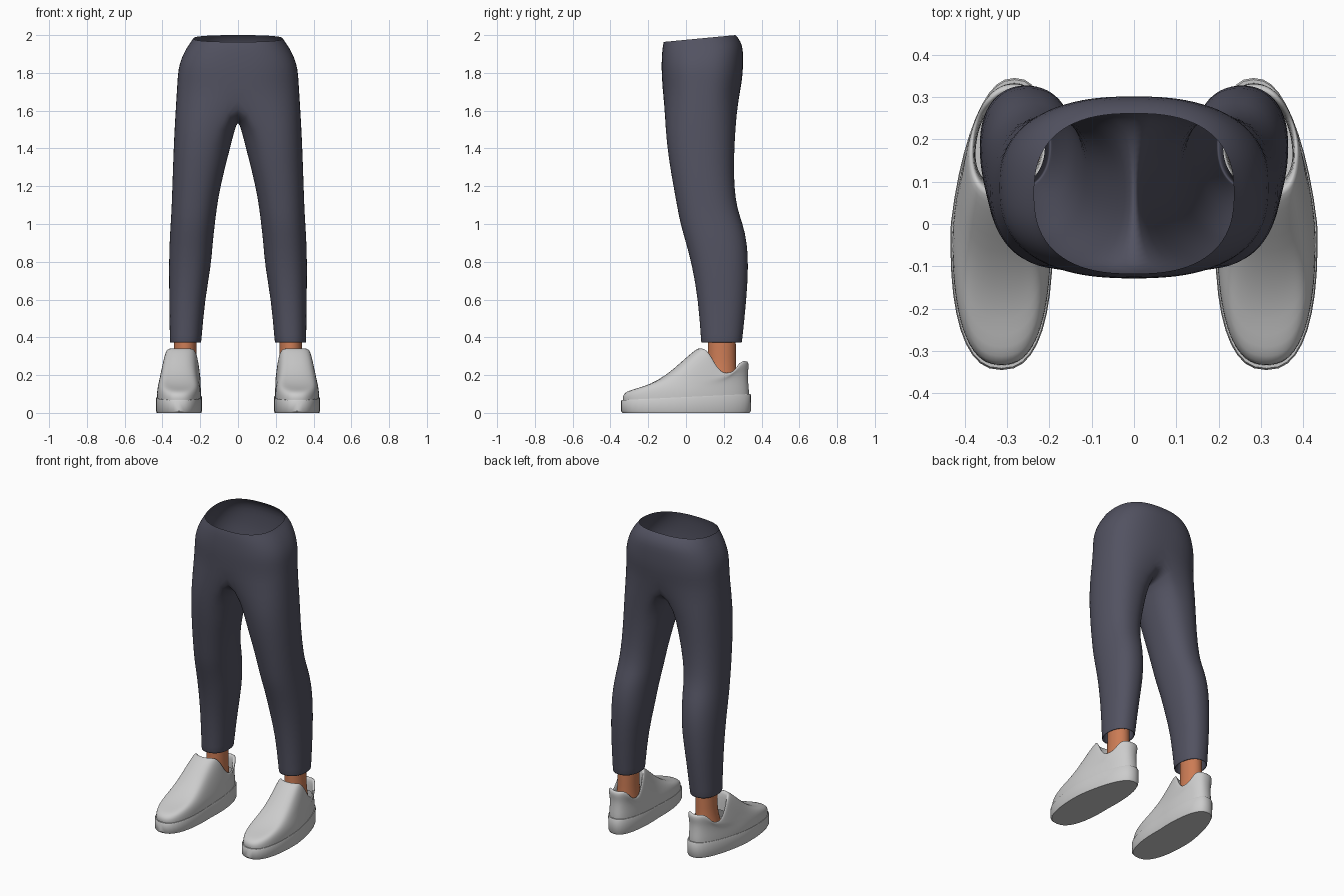
import bpy, bmesh
from math import sin, cos, pi, copysign

if "Cube" in bpy.data.objects:
    bpy.data.objects.remove(bpy.data.objects["Cube"])


def spow(v, p):
    return copysign(abs(v) ** p, v)


def lerp(a, b, t):
    return a + (b - a) * t


def table(t, v):
    """Piecewise linear lookup."""
    if v <= t[0][0]:
        return t[0][1]
    for (a, p), (b, q) in zip(t, t[1:]):
        if v <= b:
            return lerp(p, q, (v - a) / (b - a))
    return t[-1][1]


def bridge(bm, a, b, closed=True):
    n = len(a)
    for i in range(n if closed else n - 1):
        j = (i + 1) % n
        bm.faces.new((a[i], a[j], b[j], b[i]))


def add_ring(bm, pts):
    return [bm.verts.new(p) for p in pts]


def loft(bm, rings):
    vs = [add_ring(bm, r) for r in rings]
    for a, b in zip(vs, vs[1:]):
        bridge(bm, a, b)
    return vs


def finish(bm, name, color=None, levels=1, angle=None):
    """Make the object, mirrored to the other side and smoothed."""
    bmesh.ops.recalc_face_normals(bm, faces=bm.faces)
    me = bpy.data.meshes.new(name)
    bm.to_mesh(me)
    bm.free()
    ob = bpy.data.objects.new(name, me)
    bpy.context.collection.objects.link(ob)
    if color:
        m = bpy.data.materials.new(name + "_color")
        m.diffuse_color = (*color, 1)
        m.use_nodes = True
        m.node_tree.nodes["Principled BSDF"].inputs["Base Color"].default_value = m.diffuse_color
        me.materials.append(m)
    bpy.context.view_layer.objects.active = ob
    ob.select_set(True)
    if angle:
        bpy.ops.object.shade_smooth_by_angle(angle=angle)
    else:
        bpy.ops.object.shade_smooth()
    ob.select_set(False)
    mir = ob.modifiers.new("mirror", 'MIRROR')
    mir.merge_threshold = 0.002
    if levels:
        sub = ob.modifiers.new("smooth", 'SUBSURF')
        sub.levels = sub.render_levels = levels
    return ob


# ---- Trousers: one leg, joined to half of the hips on the centre plane
N, Q = 32, 6


def leg_ring(z, xin, xout, yf, yb):
    xc, rx, yc, ry = (xin + xout) / 2, (xout - xin) / 2, (yf + yb) / 2, (yb - yf) / 2
    return [(xc - rx * spow(cos(2 * pi * i / N), .9),
             yc - ry * spow(sin(2 * pi * i / N), .9), z) for i in range(N)]


def hip_arc(z, xout, yf, yb, tilt=0):
    yc, ry = (yf + yb) / 2, (yb - yf) / 2
    out = []
    for k in range(N - 2 * Q + 1):
        a = pi * k / (N - 2 * Q)
        y = yc - ry * spow(cos(a), .8)
        out.append((xout * abs(sin(a)) ** .8 if 0 < k < N - 2 * Q else 0, y, z + tilt * (y - yc)))
    return out


bm = bmesh.new()
legs = loft(bm, [leg_ring(*r) for r in (
    (.45, .21, .347, .095, .28), (.372, .205, .352, .09, .287),
    (.37, .195, .361, .08, .296), (.38, .194, .361, .08, .297),
    (.6, .175, .364, .064, .321), (.78, .142, .366, .032, .331),
    (.9, .134, .363, 0, .324), (1.0, .122, .357, -.03, .302),
    (1.08, .113, .352, -.045, .271), (1.2, .093, .348, -.067, .255),
    (1.35, .055, .343, -.093, .254), (1.5, .017, .337, -.11, .262))])

# Crotch ring: outer part is a hip arc, inner part dips along x = 0
outer = hip_arc(1.68, .326, -.122, .283)
crotch = []
for i in range(N):
    if Q <= i <= N - Q:
        crotch.append(outer[i - Q])
    else:
        j = i if i < Q else i - N
        s = sin(2 * pi * j / N) / sin(2 * pi * Q / N)
        crotch.append((0, .08 - .2025 * s, 1.55 + .13 * (abs(j) / Q) ** 2))
crotch = add_ring(bm, crotch)
bridge(bm, legs[-1], crotch)
prev = crotch[Q:N - Q + 1]
for r in ((1.76, .321, -.127, .297), (1.82, .317, -.13, .302), (1.88, .3, -.129, .303, .03),
          (1.935, .271, -.126, .3, .06), (1.97, .245, -.121, .275, .09),
          (1.982, .237, -.118, .262, .095)):
    cur = add_ring(bm, hip_arc(*r))
    bridge(bm, prev, cur, False)
    prev = cur
finish(bm, "trousers", (.085, .085, .12))

# ---- Ankles
bm = bmesh.new()
rings = loft(bm, [[(x + rx * cos(2 * pi * i / 16), y + ry * sin(2 * pi * i / 16), z)
                   for i in range(16)] for z, x, y, rx, ry in (
    (.1, .288, .18, .078, .11), (.18, .286, .185, .074, .088), (.24, .281, .19, .062, .077),
    (.34, .279, .19, .06, .075), (.5, .279, .19, .062, .077))])
bm.faces.new(rings[0])
bm.faces.new(rings[-1])
finish(bm, "ankle", (.6, .2, .09))

# ---- Shoes
M = 40


def sole_z(y):
    return lerp(.068, .1, (y + .34) / .68)


def shoe_ring(yf, yb, scale, zfun):
    """Foot-shaped outline, starting at the toe; zfun(c, y) gives the height."""
    yc, ry = (yf + yb) / 2, (yb - yf) / 2
    out = []
    for i in range(M):
        a = 2 * pi * i / M
        c = cos(a)
        y = yc - ry * spow(c, .92)
        x = .313 - .09 * max(0, y) + scale * (.12 + .012 * c) * spow(sin(a), .82)
        out.append((x, y, zfun(c, y)))
    return out


# Sole
bm = bmesh.new()
rings = loft(bm, [shoe_ring(-.336, .336, .97, lambda c, y: 0),
                  shoe_ring(-.345, .343, 1, lambda c, y: .01),
                  shoe_ring(-.345, .345, 1, lambda c, y: sole_z(y) - .006),
                  shoe_ring(-.341, .341, .98, lambda c, y: sole_z(y)),
                  shoe_ring(-.32, .32, .9, lambda c, y: sole_z(y))])
bm.faces.new(rings[0])
bm.faces.new(rings[-1])
finish(bm, "shoe_sole", levels=0, angle=.7)

# Upper: rings climb from the sole to the collar, then fold into a lining
COLLAR = ((.06, .342), (.09, .335), (.12, .285), (.155, .232), (.2, .21),
          (.25, .217), (.285, .262), (.305, .277), (.33, .272))


def upper_ring(yf, yb, scale, zf, s, drop=0):
    def z(c, y):
        cy = .192 - .13 * spow(c, .92)
        wall = lerp(sole_z(y), table(COLLAR, cy), s)
        return lerp(wall, zf, max(0, c) ** 1.3) - drop
    return shoe_ring(yf, yb, scale, z)


bm = bmesh.new()
loft(bm, [upper_ring(*r) for r in (
    (-.334, .334, .965, .066, 0), (-.336, .334, .965, .09, .12), (-.32, .331, .95, .113, .3),
    (-.265, .329, .92, .128, .45), (-.19, .328, .89, .15, .58), (-.1, .329, .86, .203, .7),
    (-.03, .332, .83, .265, .82), (.03, .332, .79, .318, .93), (.062, .325, .76, .342, 1),
    (.076, .312, .7, .342, 1), (.086, .303, .66, .33, 1, .02), (.09, .3, .64, .3, 1, .08))])
finish(bm, "shoe_upper")
